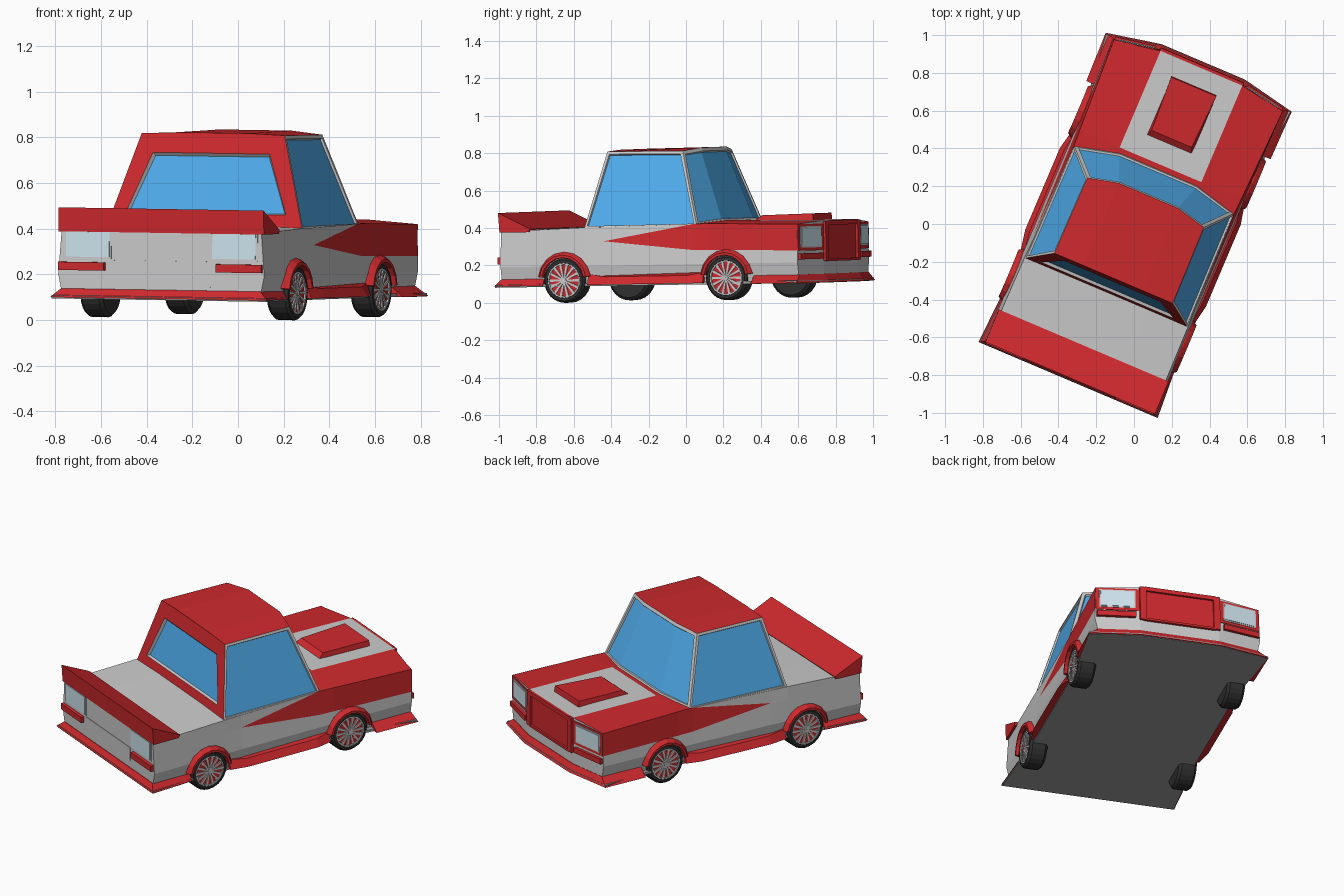
import bpy, bmesh
from math import sin, cos, pi, radians
from mathutils import Matrix, Vector

if "Cube" in bpy.data.objects:
    bpy.data.objects.remove(bpy.data.objects["Cube"])

# Car is modelled along its own axis (nose +y), then turned and tilted slightly
POSE = (Matrix.Rotation(radians(-23), 4, 'Z') @ Matrix.Rotation(0.015, 4, 'X')
        @ Matrix.Rotation(0.015, 4, 'Y'))


def mat(name, r, g, b):
    m = bpy.data.materials.new(name)
    m.diffuse_color = (r, g, b, 1)
    m.use_nodes = True
    m.node_tree.nodes["Principled BSDF"].inputs["Base Color"].default_value = m.diffuse_color
    return m


RED = mat("red paint", 0.62, 0.022, 0.026)
WHITE = mat("pale grey paint", 0.8, 0.8, 0.8)
GLASS = mat("blue glass", 0.08, 0.42, 0.85)
LENS = mat("lamp lens", 0.62, 0.78, 0.86)
TYRE = mat("tyre rubber", 0.03, 0.03, 0.03)
UNDER = mat("underside grey", 0.35, 0.35, 0.35)


def finish(name, bm, mats):
    bmesh.ops.remove_doubles(bm, verts=bm.verts, dist=1e-4)
    bmesh.ops.recalc_face_normals(bm, faces=bm.faces)
    me = bpy.data.meshes.new(name)
    bm.to_mesh(me)
    bm.free()
    for m in mats:
        me.materials.append(m)
    ob = bpy.data.objects.new(name, me)
    bpy.context.collection.objects.link(ob)
    ob.matrix_world = POSE
    return ob


def add_loft(bm, a, b):
    va, vb = [bm.verts.new(p) for p in a], [bm.verts.new(p) for p in b]
    n = len(a)
    bm.faces.new(va)
    bm.faces.new(vb[::-1])
    for i in range(n):
        j = (i + 1) % n
        bm.faces.new((va[i], vb[i], vb[j], va[j]))


def loft(name, a, b, m, mirror=False):
    """Solid between two matching loops, optionally repeated on the other side."""
    bm = bmesh.new()
    for s in ((1, -1) if mirror else (1,)):
        add_loft(bm, [(s * x, y, z) for x, y, z in a], [(s * x, y, z) for x, y, z in b])
    return finish(name, bm, [m])


def slab(name, pts, d, m, mirror=False):
    return loft(name, pts, [tuple(Vector(p) + Vector(d)) for p in pts], m, mirror)


def box(name, x0, x1, y0, y1, z0, z1, m, mirror=False):
    slab(name, [(x0, y0, z0), (x1, y0, z0), (x1, y1, z0), (x0, y1, z0)], (0, 0, z1 - z0), m, mirror)


# Body: cross-sections (y, crease width, top width, stripe low z, stripe high z, edge z, centre z)
SECTIONS = [(-.865, .49, .475, .30, .30, .40, .40), (-.385, .485, .47, .335, .335, .415, .42),
            (-.27, .485, .465, .34, .34, .415, .425), (.25, .485, .46, .285, .425, .425, .435),
            (.35, .485, .465, .283, .425, .425, .44), (.86, .49, .485, .275, .415, .415, .43)]
bm = bmesh.new()
rings = []
for y, w, wt, lo, up, zt, zc in SECTIONS:
    bow = y + (.045 if y > .8 else 0)
    side = lambda z: (w + (wt - w) * (z - .21) / (zt - .21), y, z)
    half = [(.235, bow, .115), (.47, y, .115), (w, y, .21), side(lo), side(up), side(zt), (.235, bow, zc)]
    ring = half + [(-x, yy, z) for x, yy, z in half[::-1]]
    rings.append([bm.verts.new(p) for p in ring])
for k in range(len(rings) - 1):
    for i in range(14):
        j = (i + 1) % 14
        f = bm.faces.new((rings[k][i], rings[k][j], rings[k + 1][j], rings[k + 1][i]))
        c = min(i, 12 - i) if i < 13 else -1
        f.material_index = int((c == 3 and k >= 2) or (c in (4, 5) and k >= 3) or (c == 6 and k == 3))
bm.faces.new(rings[0])
r = rings[-1]
bm.faces.new(r[:7])
bm.faces.new(r[7:])
bm.faces.new((r[0], r[6], r[7], r[13]))
finish("body", bm, [WHITE, RED])

# Cabin with inset windows
bm = bmesh.new()
base = [(.465, -.385, .41), (.46, .265, .415), (.22, .325, .43)]
roof = [(.34, -.295, .818), (.335, .14, .815), (.17, .18, .83)]
both = lambda h: [bm.verts.new(p) for p in h + [(-x, y, z) for x, y, z in h[::-1]]]
lo, hi = both(base), both(roof)
walls = [bm.faces.new((lo[i], lo[(i + 1) % 6], hi[(i + 1) % 6], hi[i])) for i in range(6)]
m1, m2 = bm.verts.new((.17, -.295, .825)), bm.verts.new((-.17, -.295, .825))
tops = [bm.faces.new(f) for f in ((hi[0], hi[1], hi[2], m1), (m1, hi[2], hi[3], m2),
                                  (m2, hi[3], hi[4], hi[5]), (hi[0], m1, m2, hi[5]))]
bm.faces.new(lo[::-1])
bmesh.ops.recalc_face_normals(bm, faces=bm.faces)
for f in tops + [walls[5]]:
    f.material_index = 1
for f in (walls[0], walls[4]):
    bmesh.ops.inset_individual(bm, faces=[f], thickness=.02)
    bmesh.ops.inset_individual(bm, faces=[f], thickness=.004, depth=-.01)
    f.material_index = 2
screen = walls[1:4]
bmesh.ops.inset_region(bm, faces=screen, thickness=.02, use_even_offset=True)
bmesh.ops.inset_region(bm, faces=screen, thickness=.004, depth=-.01)
for f in screen:
    f.material_index = 2
bmesh.ops.inset_individual(bm, faces=[walls[5]], thickness=.105)
res = bmesh.ops.inset_individual(bm, faces=[walls[5]], thickness=.013, depth=-.015)
for f in res["faces"]:
    f.material_index = 0
walls[5].material_index = 2
finish("cabin", bm, [WHITE, RED, GLASS])

# Hood scoop, rising towards the nose
loft("hood_scoop", [(-.13, .46, .43), (.13, .46, .43), (.13, .805, .42), (-.13, .805, .42)],
     [(-.115, .50, .462), (.115, .50, .462), (.13, .80, .468), (-.13, .80, .468)], RED)
# Tail spoiler
slab("spoiler", [(-.488, -.69, .412), (-.488, -.875, .50), (-.488, -.868, .395), (-.488, -.70, .395)],
     (.976, 0, 0), RED)

# Rear lamps, strips and centre panel
box("rear_lamp_frame", .237, .458, -.869, -.85, .277, .395, WHITE, True)
box("rear_lamp", .245, .45, -.873, -.85, .285, .395, LENS, True)
box("rear_strip", .266, .482, -.885, -.85, .226, .262, RED, True)
box("rear_panel", -.235, .235, -.868, -.85, .16, .272, WHITE)


# Front fascia on the swept-back nose
def nose(u, z, d=0):
    return (u, .905 - .045 * max(0, u - .235) / .25 + d, z)


def nose_plate(name, u0, u1, z0, z1, d, m):
    slab(name, [nose(u0, z0, -.01), nose(u1, z0, -.01), nose(u1, z1, -.01), nose(u0, z1, -.01)],
         (0, d + .01, 0), m, True)


nose_plate("front_panel", .235, .485, .272, .414, .004, RED)
nose_plate("headlamp_frame", .262, .465, .288, .402, .007, WHITE)
nose_plate("headlamp", .27, .457, .296, .394, .010, LENS)
nose_plate("front_strip", .262, .482, .226, .258, .018, RED)
nose_plate("grille_side", .20, .238, .215, .428, .016, RED)
box("grille", -.21, .21, .89, .908, .215, .42, RED)
box("grille_top", -.21, .21, .89, .921, .405, .43, RED)
box("grille_bottom", -.21, .21, .89, .921, .212, .225, RED)

# Flared lower lips, side skirts and floor
loft("front_lip", [(-.53, .60, .10), (.53, .60, .10), (.535, .875, .10), (.24, .935, .10), (-.24, .935, .10), (-.535, .875, .10)],
     [(-.475, .60, .145), (.475, .60, .145), (.475, .862, .145), (.235, .908, .145), (-.235, .908, .145), (-.475, .862, .145)], RED)
loft("rear_lip", [(-.515, -.895, .107), (.515, -.895, .107), (.50, -.62, .107), (-.50, -.62, .107)],
     [(-.475, -.868, .145), (.475, -.868, .145), (.472, -.62, .145), (-.472, -.62, .145)], RED)
loft("side_skirt", [(.44, -.36, .108), (.50, -.36, .108), (.52, -.25, .108), (.52, .22, .108), (.50, .31, .108), (.44, .31, .108)],
     [(.44, -.36, .165), (.48, -.36, .165), (.495, -.25, .15), (.495, .22, .15), (.48, .31, .165), (.44, .31, .165)], RED, True)
slab("floor", [(-.51, -.89, .101), (.51, -.89, .101), (.48, -.4, .101), (.48, .4, .101), (.53, .87, .098),
               (.24, .93, .098), (-.24, .93, .098), (-.53, .87, .098), (-.48, .4, .101), (-.48, -.4, .101)],
     (0, 0, .015), UNDER)


# Wheels
def lathe(name, s, yc, profile, m, n=24, a0=0, a1=2 * pi):
    """Spin a closed (x, radius) profile about the axle."""
    bm = bmesh.new()
    rows = [[bm.verts.new((s * x, yc + r * cos(a0 + (a1 - a0) * k / n), ZC + r * sin(a0 + (a1 - a0) * k / n)))
             for x, r in profile] for k in range(n + 1)]
    c = len(profile)
    for k in range(n):
        for i in range(c):
            j = (i + 1) % c
            bm.faces.new((rows[k][i], rows[k][j], rows[k + 1][j], rows[k + 1][i]))
    if a1 - a0 < 6:
        bm.faces.new(rows[0])
        bm.faces.new(rows[-1])
    finish(name, bm, [m])


ZC = .134
for yc, end in ((-.497, "rear"), (.444, "front")):
    for s, hand in ((1, "right"), (-1, "left")):
        tag = f"{end}_{hand}_"
        lathe(tag + "tyre", s, yc, [(.39, .02), (.39, .105), (.405, .12), (.482, .12), (.495, .11),
                                    (.497, .094), (.484, .09), (.484, .02)], TYRE)
        lathe(tag + "rim", s, yc, [(.47, .001), (.47, .092), (.488, .092), (.488, .001)], RED)
        lathe(tag + "rim_ring", s, yc, [(.48, .085), (.48, .093), (.496, .093), (.496, .085)], WHITE)
        lathe(tag + "hub", s, yc, [(.48, .001), (.48, .018), (.497, .014), (.497, .001)], WHITE, 12)
        lathe(tag + "arch", s, yc, [(.45, .122), (.45, .152), (.488, .152), (.512, .136), (.512, .122)],
              RED, 8, radians(8), radians(172))
        bm = bmesh.new()
        for k in range(14):
            t = 2 * pi * k / 14
            pt = lambda x, r, w: (s * x, yc + r * cos(t) - w * sin(t), ZC + r * sin(t) + w * cos(t))
            corners = ((.012, -.004), (.088, -.007), (.088, .007), (.012, .004))
            add_loft(bm, [pt(.482, *c) for c in corners], [pt(.494, *c) for c in corners])
        finish(tag + "spokes", bm, [WHITE])
